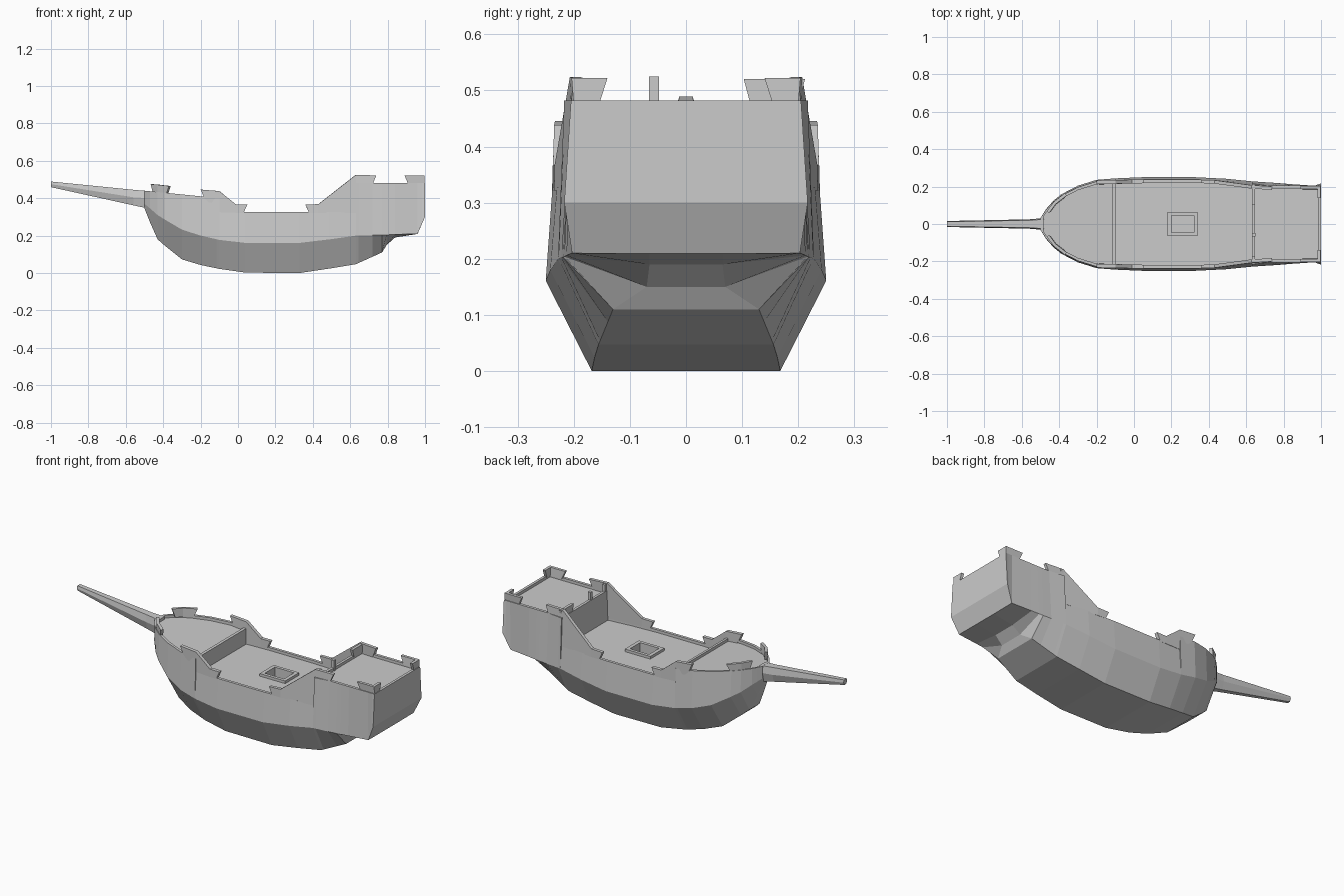
import bpy, bmesh
from mathutils import Vector

if "Cube" in bpy.data.objects:
    bpy.data.objects.remove(bpy.data.objects["Cube"])


def make(name, verts, faces, mirror=False):
    me = bpy.data.meshes.new(name)
    bm = bmesh.new()
    vs = [bm.verts.new(v) for v in verts]
    for f in faces:
        bm.faces.new([vs[i] for i in f])
    bmesh.ops.remove_doubles(bm, verts=bm.verts, dist=1e-5)
    bmesh.ops.dissolve_degenerate(bm, edges=bm.edges, dist=1e-5)
    bmesh.ops.recalc_face_normals(bm, faces=bm.faces)
    bm.to_mesh(me)
    bm.free()
    ob = bpy.data.objects.new(name, me)
    bpy.context.collection.objects.link(ob)
    if mirror:
        m = ob.modifiers.new("mirror", 'MIRROR')
        m.use_axis = (False, True, False)
        m.merge_threshold = 0.0005
    return ob


def loft(name, rings, mirror=False, open_seam=False):
    n = len(rings[0])
    verts = [p for r in rings for p in r]
    faces = []
    for i in range(len(rings) - 1):
        for j in range(n - 1 if open_seam else n):
            k = (j + 1) % n
            faces.append((i * n + j, i * n + k, (i + 1) * n + k, (i + 1) * n + j))
    faces += [tuple(range(n)), tuple(range(len(verts) - n, len(verts)))]
    return make(name, verts, faces, mirror)


def box(name, x0, x1, y0, y1, z0, z1):
    return loft(name, [[(x, y0, z0), (x, y1, z0), (x, y1, z1), (x, y0, z1)] for x in (x0, x1)])


# Hull lines: x, bottom half width, bottom z, chine half width, chine z
LINES = [(-.5, .02, .345, .032, .37), (-.47, .03, .27, .08, .345),
         (-.43, .045, .18, .125, .31), (-.39, .065, .145, .158, .285),
         (-.3, .10, .073, .205, .232), (-.2, .135, .043, .236, .2),
         (-.1, .155, .022, .244, .177), (.04, .168, .002, .25, .161),
         (.33, .168, .0, .25, .161), (.49, .163, .024, .242, .18),
         (.63, .156, .047, .228, .2), (.77, .13, .11, .219, .203),
         (.795, .07, .15, .217, .204), (.84, .065, .19, .213, .206),
         (.96, .065, .209, .203, .21), (1.0, .065, .3, .217, .3)]


def line_at(x):
    for a, b in zip(LINES, LINES[1:]):
        if a[0] <= x <= b[0]:
            t = (x - a[0]) / (b[0] - a[0])
            return [p + (q - p) * t for p, q in zip(a, b)]


def section(x, zone, depth):
    _, yb, zb, yc, zc = line_at(x)
    if zone == 'fore':
        yt, zt = yc - .008 * min(1, (x + .5) * 10), .40 - .1 * (x + .1)
    elif zone == 'waist':
        yt, zt = yc - .012, .327
    else:
        yt, zt = .205 + .012 * max(0, (.72 - x) / .09), .482
    yi = yt - .016
    return [(x, 0, zb), (x, yb, zb), (x, yc, zc), (x, yt, zt),
            (x, yi, zt), (x, yi, zt - depth), (x, 0, zt - depth)]


D = .016
stations = [(-.5, 'fore', 0), (-.485, 'fore', 0), (-.485, 'fore', D)]
stations += [(x, 'fore', D) for x in (-.47, -.43, -.39, -.3, -.2, -.115)]
stations += [(-.115, 'fore', 0), (-.1, 'fore', 0)]
stations += [(x, 'waist', D) for x in (-.1, .04, .33, .49, .63)]
stations += [(.63, 'aft', 0), (.645, 'aft', 0)]
stations += [(x, 'aft', D) for x in (.645, .72, .77, .795, .84, .96, .985)]
stations += [(.985, 'aft', 0), (1.0, 'aft', 0)]
hull = loft("hull", [section(*s) for s in stations], mirror=True, open_seam=True)

# Hatch opening and its raised frame
cutter = box("hatch_cutter", .2, .32, -.045, .045, .27, .4)
cutter.hide_render = True
cutter.hide_viewport = True
cut = hull.modifiers.new("hatch", 'BOOLEAN')
cut.operation = 'DIFFERENCE'
cut.object = cutter
cut.solver = 'EXACT'


def rect(hx, hy, z):
    return [(.26 + sx * hx, sy * hy, z) for sx, sy in ((-1, -1), (1, -1), (1, 1), (-1, 1))]


rings = [rect(.08, .063, .305), rect(.08, .063, .326), rect(.06, .045, .326), rect(.06, .045, .305)]
make("hatch_frame", [p for r in rings for p in r],
     [(i * 4 + j, i * 4 + (j + 1) % 4, (i + 1) % 4 * 4 + (j + 1) % 4, (i + 1) % 4 * 4 + j)
      for i in range(4) for j in range(4)])

# Bowsprit
loft("bowsprit", [[(x, s * w, z) for s, w, z in
                   ((-1, b, z0), (1, b, z0), (1, m, zm), (1, t, z1), (-1, t, z1), (-1, m, zm))]
                  for x, b, m, t, z0, zm, z1 in
                  ((-.48, .018, .032, .025, .345, .40, .438),
                   (-.56, .014, .025, .02, .362, .405, .445),
                   (-1, .008, .016, .012, .459, .475, .489))])


# Bulwark rails: path of (x, base y, base z, top y, top z), ends flare outwards
def rail(name, pts, thick=.016, flare=.02, mirror=True):
    rings = []
    last = len(pts) - 1
    for i, (x, yb, zb, yt, zt) in enumerate(pts):
        dirs = []
        for a, b in ((i - 1, i), (i, i + 1)):
            if a >= 0 and b <= last:
                dirs.append(Vector((pts[b][0] - pts[a][0], pts[b][1] - pts[a][1])).normalized())
        norms = [Vector((d.y, -d.x)) for d in dirs]
        n = sum(norms, Vector((0, 0))).normalized()
        n *= thick / n.dot(norms[0])
        f = dirs[0] * (flare * ((i == last) - (i == 0)))
        rings.append([(x, yb, zb), (x + n.x, yb + n.y, zb),
                      (x + f.x + n.x, yt + f.y + n.y, zt), (x + f.x, yt + f.y, zt)])
    return loft(name, rings, mirror)


rail("bow_rail", [(-.455, .08, .425, .084, .475), (-.43, .115, .425, .118, .472),
                  (-.385, .15, .42, .153, .465)])
rail("fore_ramp", [(-.18, .232, .40, .234, .446), (-.1, .234, .325, .235, .438),
                   (-.01, .238, .322, .237, .366), (.03, .238, .322, .238, .366)], .02)
rail("aft_ramp", [(.38, .236, .322, .236, .366), (.43, .235, .322, .234, .368),
                  (.63, .217, .322, .207, .524), (.72, .205, .475, .203, .522)], .018)
rail("stern_rail", [(.91, .2, .475, .204, .522), (.997, .2, .475, .204, .522),
                    (.997, .155, .475, .16, .522)])

# Quarterdeck break: one long cross rail, one short, and a post
rail("break_rail_long", [(.632, .115, .475, .115, .52), (.632, .2, .475, .2, .52)],
     .016, 0.012, False)
rail("break_rail_short", [(.632, -.2, .475, -.2, .52), (.632, -.175, .475, -.175, .52)],
     .016, 0, False)
box("break_post", .632, .65, -.066, -.048, .46, .525)
